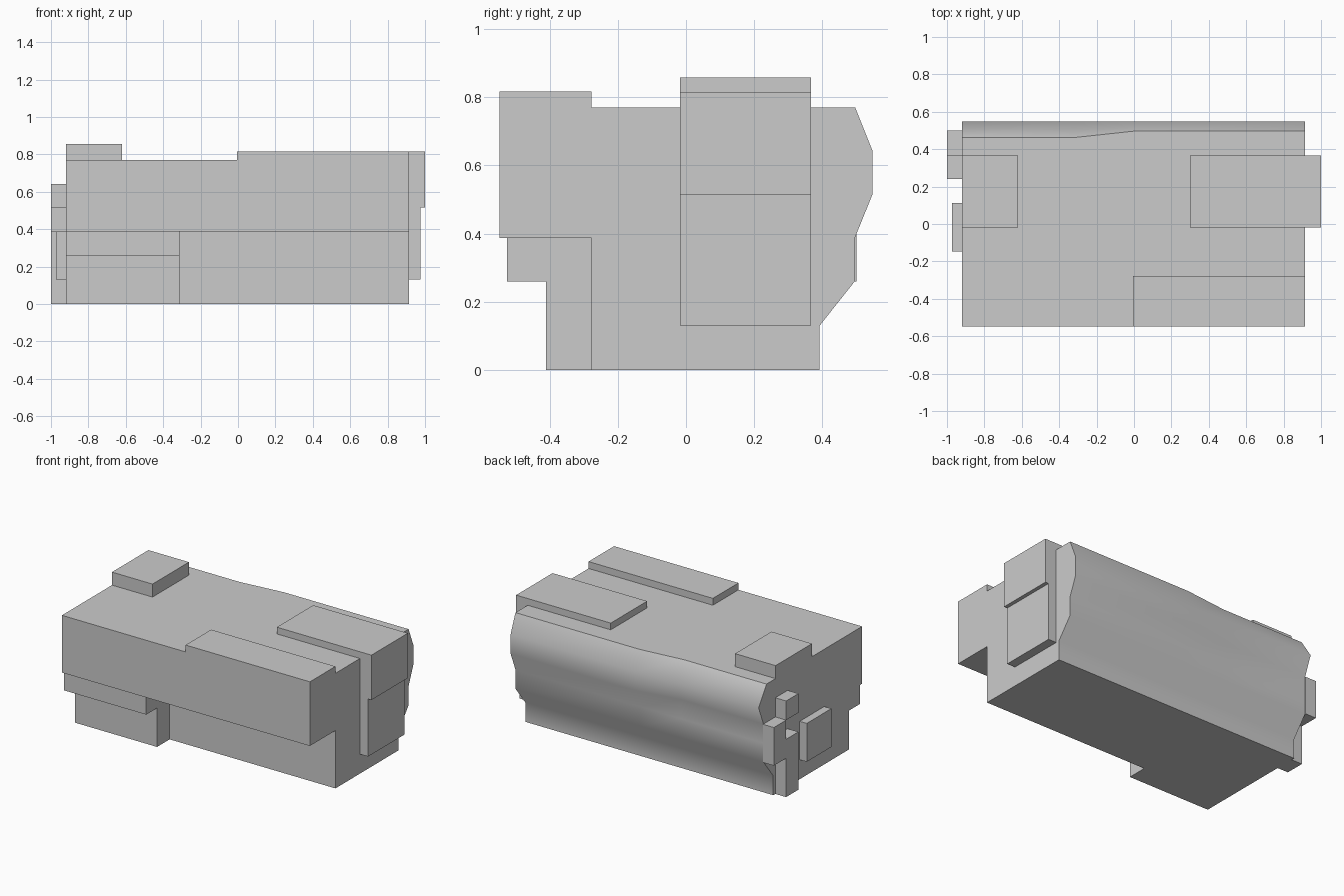
import bpy, bmesh

if "Cube" in bpy.data.objects:
    bpy.data.objects.remove(bpy.data.objects["Cube"])


def make_object(name, bm):
    bmesh.ops.recalc_face_normals(bm, faces=bm.faces)
    mesh = bpy.data.meshes.new(name)
    bm.to_mesh(mesh)
    bm.free()
    ob = bpy.data.objects.new(name, mesh)
    bpy.context.collection.objects.link(ob)
    return ob


def box(name, x, y, z):
    bm = bmesh.new()
    bmesh.ops.create_cube(bm, size=1)
    for v in bm.verts:
        v.co = [r[0] + (c + 0.5) * (r[1] - r[0]) for c, r in zip(v.co, (x, y, z))]
    return make_object(name, bm)


def loft(name, sections, smooth_from):
    """Skin closed (y, z) profiles placed along x; later profile sides are smooth."""
    bm = bmesh.new()
    rings = [[bm.verts.new((x, y, z)) for y, z in pts] for x, pts in sections]
    n = len(rings[0])
    for a, b in zip(rings, rings[1:]):
        for i in range(n):
            j = (i + 1) % n
            f = bm.faces.new((a[i], a[j], b[j], b[i]))
            f.smooth = smooth_from <= i < n - 1
    bm.faces.new(rings[0])
    bm.faces.new(rings[-1])
    bmesh.ops.remove_doubles(bm, verts=bm.verts, dist=0.0005)
    return make_object(name, bm)


# Main body: stepped front, smooth curved back that eases between two shapes
front_left = [(-0.41, 0), (-0.41, 0.26), (-0.525, 0.26), (-0.525, 0.387),
              (-0.547, 0.387), (-0.547, 0.77)]
front_right = [(-0.277, 0), (-0.277, 0.26), (-0.277, 0.26), (-0.277, 0.387),
               (-0.547, 0.387), (-0.547, 0.77)]
back_low = [(0.495, 0.387), (0.495, 0.26), (0.392, 0.13), (0.392, 0)]
back_left = [(0.463, 0.77), (0.547, 0.643), (0.495, 0.515)] + back_low
back_right = [(0.496, 0.77), (0.547, 0.643), (0.547, 0.515)] + back_low
loft("main_body", [(-0.92, front_left + back_left),
                   (-0.312, front_left + back_left),
                   (-0.312, front_right + back_left),
                   (-0.005, front_right + back_right),
                   (0.915, front_right + back_right)], len(front_left))

# Raised parts on the roof
roof_y = (-0.018, 0.367)
box("roof_edge_strip", (-0.005, 0.915), (-0.547, -0.277), (0.77, 0.816))
box("roof_block", (-0.92, -0.62), roof_y, (0.77, 0.857))
box("roof_plate", (0.3, 0.915), roof_y, (0.77, 0.815))

# Right end panels
box("right_upper_panel", (0.915, 1.0), roof_y, (0.515, 0.815))
box("right_lower_panel", (0.915, 0.975), roof_y, (0.13, 0.515))

# Left end panel and stacked blocks
box("left_panel", (-0.972, -0.92), (-0.147, 0.112), (0.13, 0.387))
box("left_post", (-1.0, -0.92), (0.24, 0.37), (0, 0.387))
box("left_side_block", (-1.0, -0.92), (0.37, 0.5), (0.26, 0.515))
box("left_top_block", (-1.0, -0.92), (0.24, 0.37), (0.515, 0.643))
